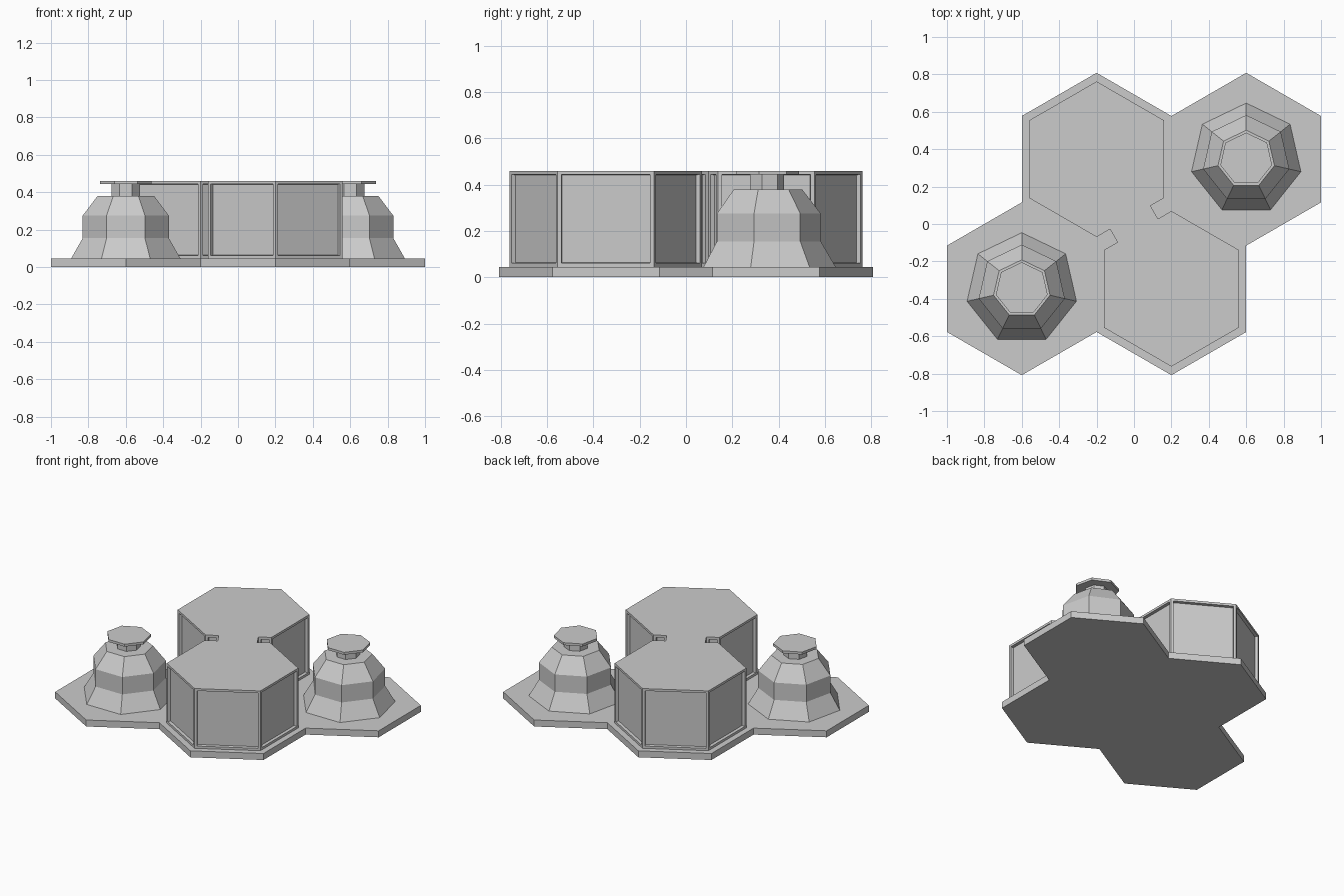
import bpy, bmesh
from math import cos, sin, pi, radians, sqrt
from mathutils import Vector

if "Cube" in bpy.data.objects:
    bpy.data.objects.remove(bpy.data.objects["Cube"])

AP = 0.4                      # tile apothem
R = AP * 2 / sqrt(3)          # tile circumradius
CY = R * 0.75                 # row offset
BASE_Z, TOP_Z = 0.045, 0.46


def finish(bm, name):
    bmesh.ops.recalc_face_normals(bm, faces=bm.faces)
    me = bpy.data.meshes.new(name)
    bm.to_mesh(me)
    bm.free()
    ob = bpy.data.objects.new(name, me)
    bpy.context.collection.objects.link(ob)
    return ob


def ring(bm, n, r, z, c, start):
    return [bm.verts.new((c[0] + r * cos(start + 2 * pi * i / n),
                          c[1] + r * sin(start + 2 * pi * i / n), z)) for i in range(n)]


def extrude_up(bm, faces, h):
    geo = bmesh.ops.extrude_face_region(bm, geom=faces, use_keep_orig=True)["geom"]
    bmesh.ops.translate(bm, vec=(0, 0, h), verts=[v for v in geo if isinstance(v, bmesh.types.BMVert)])


# base plate: four joined hexagonal tiles
bm = bmesh.new()
for c in [(-0.2, CY), (0.6, CY), (-0.6, -CY), (0.2, -CY)]:
    bm.faces.new(ring(bm, 6, R, 0, c, pi / 6))
bmesh.ops.remove_doubles(bm, verts=bm.verts, dist=0.002)
inner = [e for e in bm.edges if len(e.link_faces) == 2]
bmesh.ops.dissolve_edges(bm, edges=inner, use_verts=False)
extrude_up(bm, bm.faces[:], BASE_Z)
finish(bm, "hex_base_plate")

# two hexagonal halls joined by a short link, as one outline
u = Vector((cos(pi / 6), sin(pi / 6)))
n = Vector((0.5, -sqrt(3) / 2))
hall_r = 0.36 * 2 / sqrt(3)
half = [0.125 * u - 0.04 * n]
half += [Vector((-0.2 + hall_r * cos(radians(a)), CY + hall_r * sin(radians(a))))
         for a in range(-30, 271, 60)]
half += [-0.125 * u - 0.04 * n]
outline = half + [-p for p in half]
bm = bmesh.new()
bm.faces.new([bm.verts.new((p.x, p.y, BASE_Z)) for p in outline])
extrude_up(bm, bm.faces[:], TOP_Z - BASE_Z)
bmesh.ops.recalc_face_normals(bm, faces=bm.faces)
# recessed wall panels
walls = [f for f in bm.faces if abs(f.normal.z) < 0.1]
bmesh.ops.inset_individual(bm, faces=walls, thickness=0.016, use_even_offset=True)
bmesh.ops.inset_individual(bm, faces=walls, thickness=0.002, depth=-0.02, use_even_offset=True)
finish(bm, "linked_hex_halls")

# seven-sided bell tanks with neck and flat cap
PROFILE = [(0.30, BASE_Z), (0.236, 0.155), (0.236, 0.275), (0.155, 0.38),
           (0.077, 0.38), (0.077, 0.443), (0.142, 0.443), (0.142, TOP_Z)]
for name, c in [("bell_tank_left", (-0.6, -CY)), ("bell_tank_right", (0.6, CY))]:
    bm = bmesh.new()
    rings = [ring(bm, 7, r, z, c, pi / 2) for r, z in PROFILE]
    for a, b in zip(rings, rings[1:]):
        for i in range(7):
            j = (i + 1) % 7
            bm.faces.new((a[i], a[j], b[j], b[i]))
    bm.faces.new(rings[0][::-1])
    bm.faces.new(rings[-1])
    finish(bm, name)
